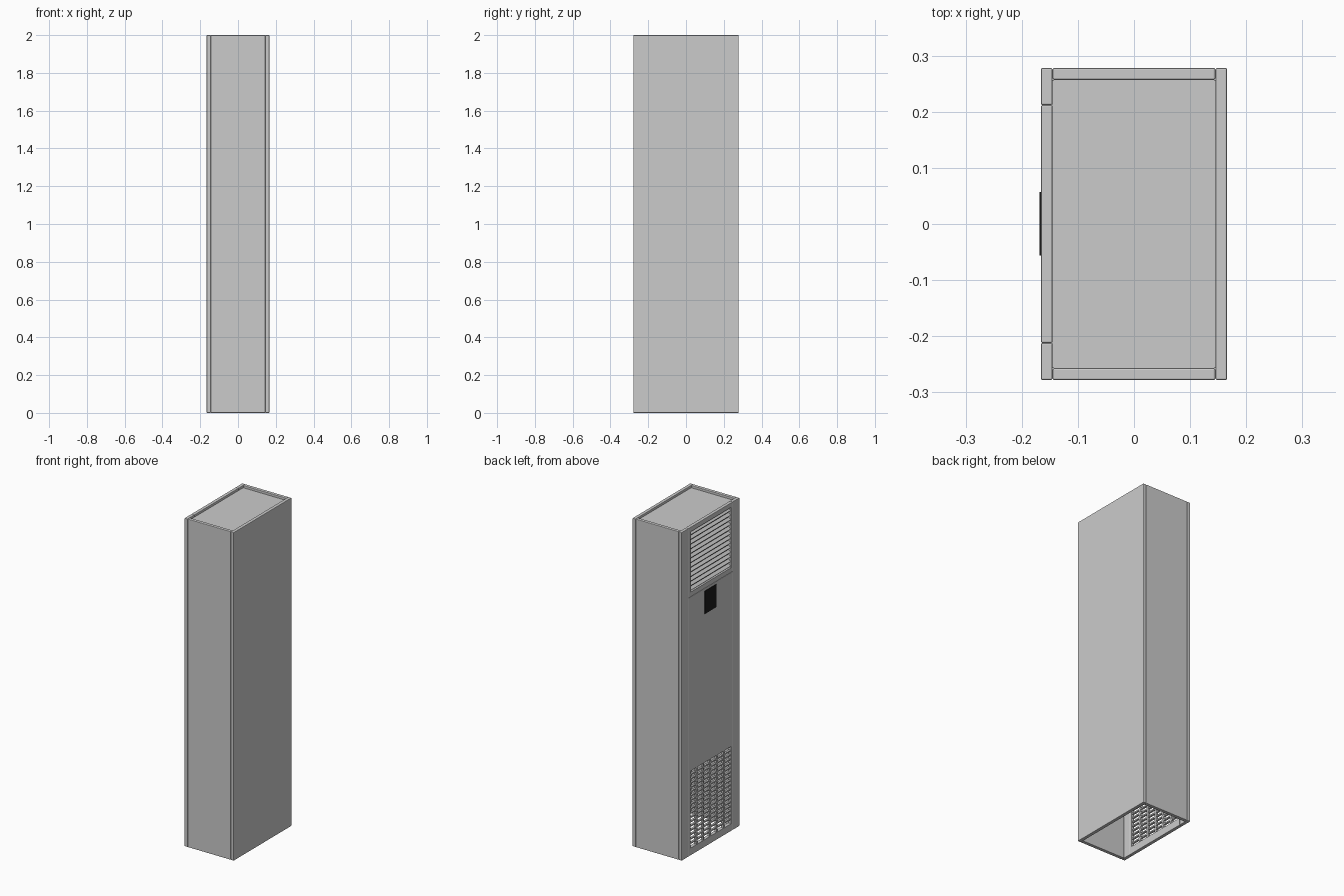
import bpy
from math import radians

if "Cube" in bpy.data.objects:
    bpy.data.objects.remove(bpy.data.objects["Cube"])

X, T = 0.166, 0.021      # half depth of the cabinet, panel thickness
Y, H = 0.278, 2.0        # half width, height
SEAM = 0.212             # half width of the removable panels
Z_SEAM = 1.575           # joint between the two removable panels
GW = 0.196               # half width of both grille openings


def box(name, lo, hi, bevel=0.0, rot_y=0.0):
    """Box between two corners with optionally softened edges."""
    bpy.ops.mesh.primitive_cube_add(size=1)
    ob = bpy.context.object
    ob.name = name
    ob.scale = [b - a for a, b in zip(lo, hi)]
    bpy.ops.object.transform_apply(location=False, rotation=False, scale=True)
    ob.location = [(a + b) / 2 for a, b in zip(lo, hi)]
    ob.rotation_euler.y = rot_y
    if bevel:
        m = ob.modifiers.new("soft_edges", 'BEVEL')
        m.width, m.segments = bevel, 2
    return ob


def cut(ob, z0, z1):
    """Cut a grille opening through a left-side panel."""
    c = box(ob.name + "_cutter", (-X - 0.05, -GW, z0), (-X + T + 0.05, GW, z1))
    c.hide_render = True
    c.display_type = 'WIRE'
    m = ob.modifiers.new("opening", 'BOOLEAN')
    m.object, m.operation, m.solver = c, 'DIFFERENCE', 'EXACT'
    bpy.context.view_layer.update()
    bpy.context.view_layer.objects.active = ob
    for mod in list(ob.modifiers):
        bpy.ops.object.modifier_apply(modifier=mod.name)
    bpy.data.objects.remove(c)


black = bpy.data.materials.new("black")
black.diffuse_color = (0.01, 0.01, 0.01, 1)
black.use_nodes = True
black.node_tree.nodes["Principled BSDF"].inputs["Base Color"].default_value = black.diffuse_color

# Cabinet walls, open at the bottom
B = 0.003
box("right_wall", (X - T, -Y, 0), (X, Y, H), B)
for name, s in (("front", -1), ("back", 1)):
    ya, yb = sorted((s * (Y - T), s * Y))
    box(name + "_wall", (-X + T, ya, 0), (X - T, yb, H), B)
    ya, yb = sorted((s * SEAM, s * Y))
    box(name + "_corner_strip", (-X, ya, 0), (-X + T, yb, H), B)

# Recessed top cover
box("top_cover", (-X + T, -Y + T, H - 0.035), (X - T, Y - T, H - 0.014))

# Removable panels on the left side
upper = box("upper_panel", (-X, -SEAM, Z_SEAM), (-X + T, SEAM, H), B)
Z0, Z1 = 1.605, 1.972
cut(upper, Z0, Z1)
lower = box("lower_panel", (-X, -SEAM, 0), (-X + T, SEAM, Z_SEAM), B)
G0, G1 = 0.045, 0.515
cut(lower, G0, G1)

# Outlet louvres with dark backing
N = 13
step = (Z1 - Z0) / N
for i in range(N):
    z = Z0 + (i + 0.5) * step
    box("louvre", (-X + 0.0005, -GW, z - 0.002), (-X + 0.0205, GW, z + 0.002),
        rot_y=radians(-40))
back = box("outlet_backing", (-X + T, -GW - 0.005, Z0 - 0.005),
           (-X + T + 0.003, GW + 0.005, Z1 + 0.005))
back.data.materials.append(black)

# Intake grid
ROWS, COLS = 18, 6
for i in range(1, ROWS):
    z = G0 + (G1 - G0) * i / ROWS
    box("grid_bar", (-X + 0.003, -GW, z - 0.004), (-X + 0.015, GW, z + 0.004))
for i in range(1, COLS):
    y = -GW + 2 * GW * i / COLS
    box("grid_post", (-X + 0.002, y - 0.006, G0), (-X + 0.016, y + 0.006, G1))

# Display
disp = box("display", (-X - 0.002, -0.056, 1.42), (-X + 0.004, 0.057, 1.56))
disp.data.materials.append(black)
